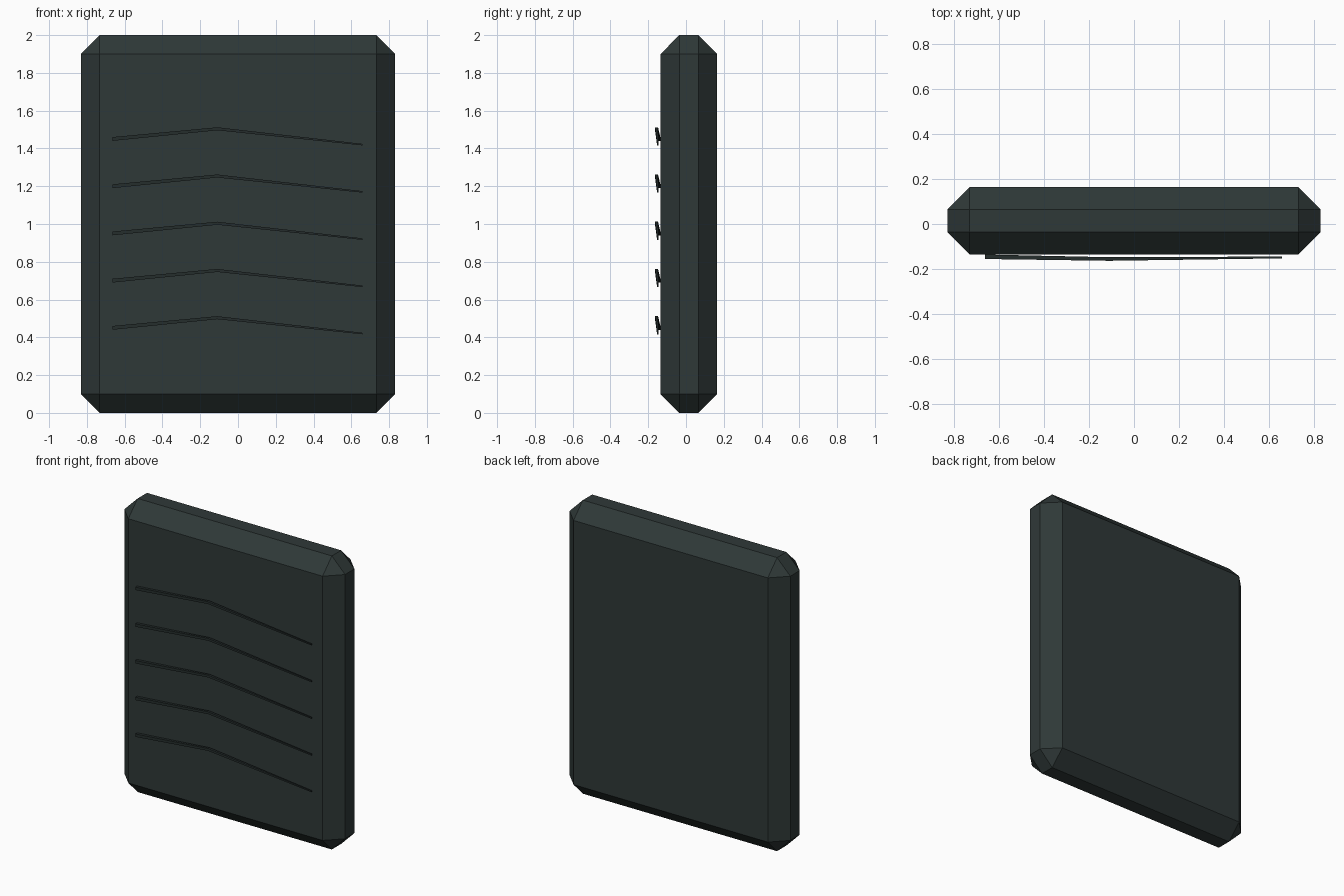
import bpy, bmesh
from mathutils import Vector

if "Cube" in bpy.data.objects:
    bpy.data.objects.remove(bpy.data.objects["Cube"])


def material(name, rgb):
    m = bpy.data.materials.new(name)
    m.diffuse_color = (*rgb, 1.0)
    m.use_nodes = True
    m.node_tree.nodes["Principled BSDF"].inputs["Base Color"].default_value = m.diffuse_color
    return m


slate = material("dark_slate", (0.028, 0.040, 0.039))
groove = material("deep_slate", (0.018, 0.026, 0.025))


def add_object(name, bm, mat):
    bmesh.ops.recalc_face_normals(bm, faces=bm.faces)
    mesh = bpy.data.meshes.new(name)
    bm.to_mesh(mesh)
    bm.free()
    mesh.materials.append(mat)
    ob = bpy.data.objects.new(name, mesh)
    bpy.context.collection.objects.link(ob)
    return ob


# Chamfered slab
bm = bmesh.new()
bmesh.ops.create_cube(bm, size=1)
for v in bm.verts:
    v.co = Vector((v.co.x * 1.664, v.co.y * 0.30 + 0.015, v.co.z * 2 + 1))
bmesh.ops.bevel(bm, geom=bm.edges[:], offset=0.1, offset_type='OFFSET',
                segments=1, profile=0.5, affect='EDGES')
add_object("slab", bm, slate)

# Tapered bent strokes across the front: x, y, z offset, half thickness
PATH = [(-0.665, -0.146, -0.05, 0.010),
        (-0.11, -0.156, 0.004, 0.008),
        (0.66, -0.149, -0.08, 0.004)]
for i in range(5):
    z0 = 0.5 + 0.25 * i
    bm = bmesh.new()
    rings = []
    for x, y, dz, r in PATH:
        rings.append([bm.verts.new((x, y + a * r, z0 + dz + b * r))
                      for a, b in ((-1, -1), (1, -1), (1, 1), (-1, 1))])
    for p, q in zip(rings, rings[1:]):
        for k in range(4):
            n = (k + 1) % 4
            bm.faces.new((p[k], p[n], q[n], q[k]))
    bm.faces.new(rings[0])
    bm.faces.new(rings[-1])
    add_object(f"front_stroke_{i + 1}", bm, groove)
